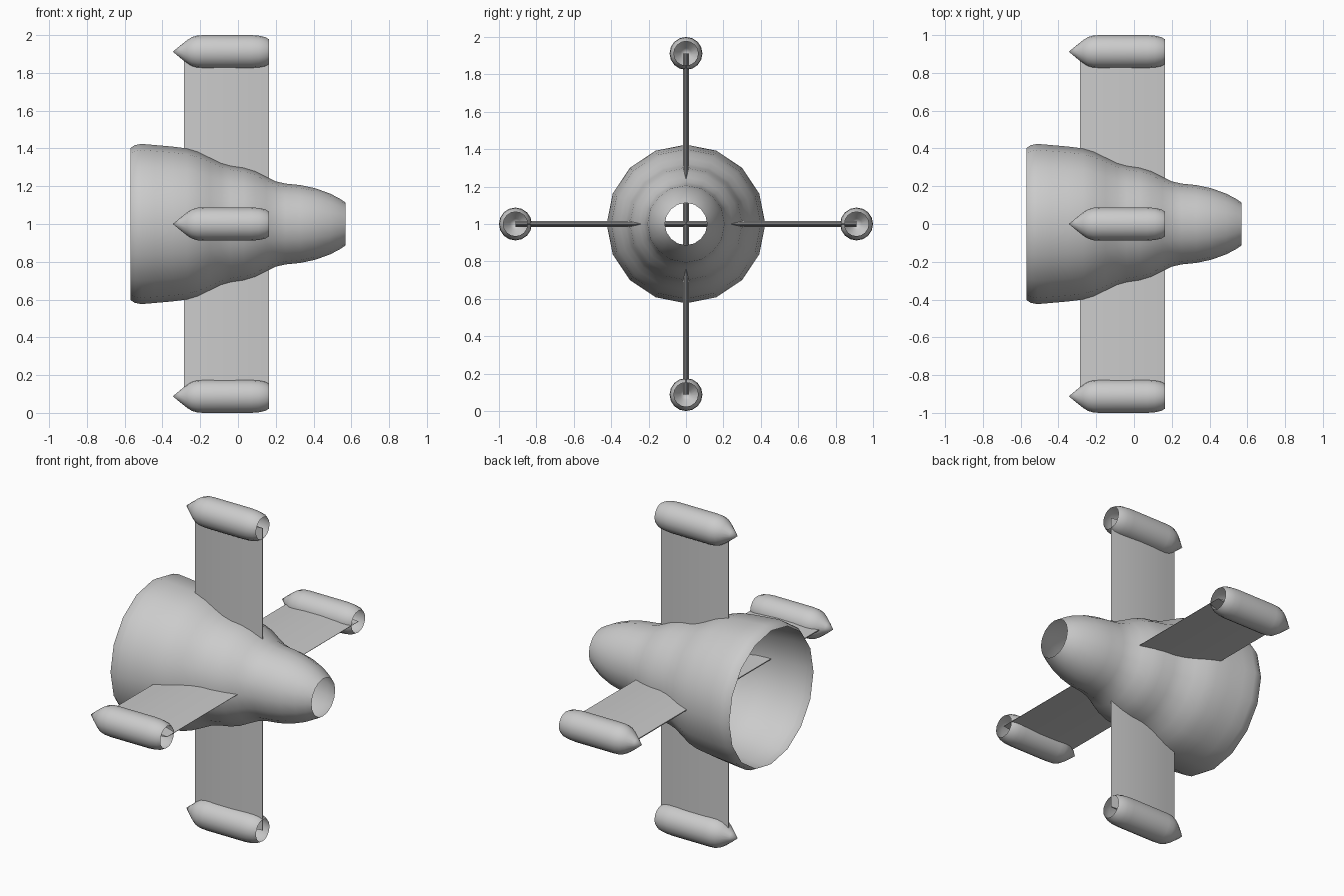
import bpy
import bmesh
from math import cos, sin, pi, radians

cube = bpy.data.objects.get("Cube")
if cube:
    bpy.data.objects.remove(cube, do_unlink=True)

grey = bpy.data.materials.new("plain_grey")
grey.use_nodes = True
colour = (0.6, 0.6, 0.6, 1)
grey.diffuse_color = colour
grey.node_tree.nodes["Principled BSDF"].inputs["Base Color"].default_value = colour

CENTRE_Z = 1.0
SIDES = 16
POD_REACH = 0.912


def finish(name, bm, location, angle):
    bmesh.ops.remove_doubles(bm, verts=bm.verts, dist=0.0005)
    bmesh.ops.recalc_face_normals(bm, faces=bm.faces)
    mesh = bpy.data.meshes.new(name)
    bm.to_mesh(mesh)
    bm.free()
    mesh.materials.append(grey)
    obj = bpy.data.objects.new(name, mesh)
    bpy.context.collection.objects.link(obj)
    obj.location = location
    bpy.ops.object.select_all(action="DESELECT")
    obj.select_set(True)
    bpy.context.view_layer.objects.active = obj
    bpy.ops.object.shade_smooth_by_angle(angle=radians(angle))
    return obj


def lathe(name, profile, location):
    """Open shell turned around the x axis from (x, radius) points."""
    bm = bmesh.new()
    rings = [[bm.verts.new((x, r * cos(2 * pi * i / SIDES), r * sin(2 * pi * i / SIDES)))
              for i in range(SIDES)] for x, r in profile]
    for a, b in zip(rings, rings[1:]):
        for i in range(SIDES):
            j = (i + 1) % SIDES
            bm.faces.new((a[i], a[j], b[j], b[i]))
    return finish(name, bm, location, 60)


def fin_pair(name, vertical):
    """Thin lens-section blade that spans the hull from pod to pod."""
    half = [(-0.285, 0.003), (-0.21, 0.011), (-0.14, 0.016), (-0.03, 0.017),
            (0.08, 0.011), (0.165, 0.001)]
    section = half + [(x, -t) for x, t in reversed(half)]
    bm = bmesh.new()
    ends = []
    for s in (-POD_REACH, POD_REACH):
        ends.append([bm.verts.new((x, t, s) if vertical else (x, s, t)) for x, t in section])
    n = len(section)
    for i in range(n):
        j = (i + 1) % n
        bm.faces.new((ends[0][i], ends[0][j], ends[1][j], ends[1][i]))
    for end in ends:
        bm.faces.new(end)
    return finish(name, bm, (0, 0, CENTRE_Z), 30)


# Hull: wavy shell, open at both ends
hull = [(-0.57, 0.402), (-0.545, 0.418), (-0.51, 0.424), (-0.44, 0.418), (-0.35, 0.41),
        (-0.27, 0.4), (-0.21, 0.383), (-0.15, 0.354), (-0.09, 0.325), (-0.04, 0.311),
        (0.03, 0.3), (0.09, 0.281), (0.15, 0.25), (0.2, 0.226), (0.25, 0.214),
        (0.33, 0.206), (0.41, 0.189), (0.49, 0.16), (0.54, 0.133), (0.57, 0.113)]
lathe("hull", hull, (0, 0, CENTRE_Z))

# Crossed fins
fin_pair("vertical_fins", True)
fin_pair("horizontal_fins", False)

# Wingtip pods: pointed at one end, hollow at the other
pod = [(-0.345, 0), (-0.31, 0.029), (-0.27, 0.061), (-0.245, 0.077), (-0.215, 0.086),
       (-0.18, 0.088), (0.07, 0.088), (0.11, 0.085), (0.145, 0.077), (0.165, 0.065)]
for name, y, z in (("top_pod", 0, 1), ("bottom_pod", 0, -1),
                   ("front_pod", -1, 0), ("back_pod", 1, 0)):
    lathe(name, pod, (0, y * POD_REACH, CENTRE_Z + z * POD_REACH))
